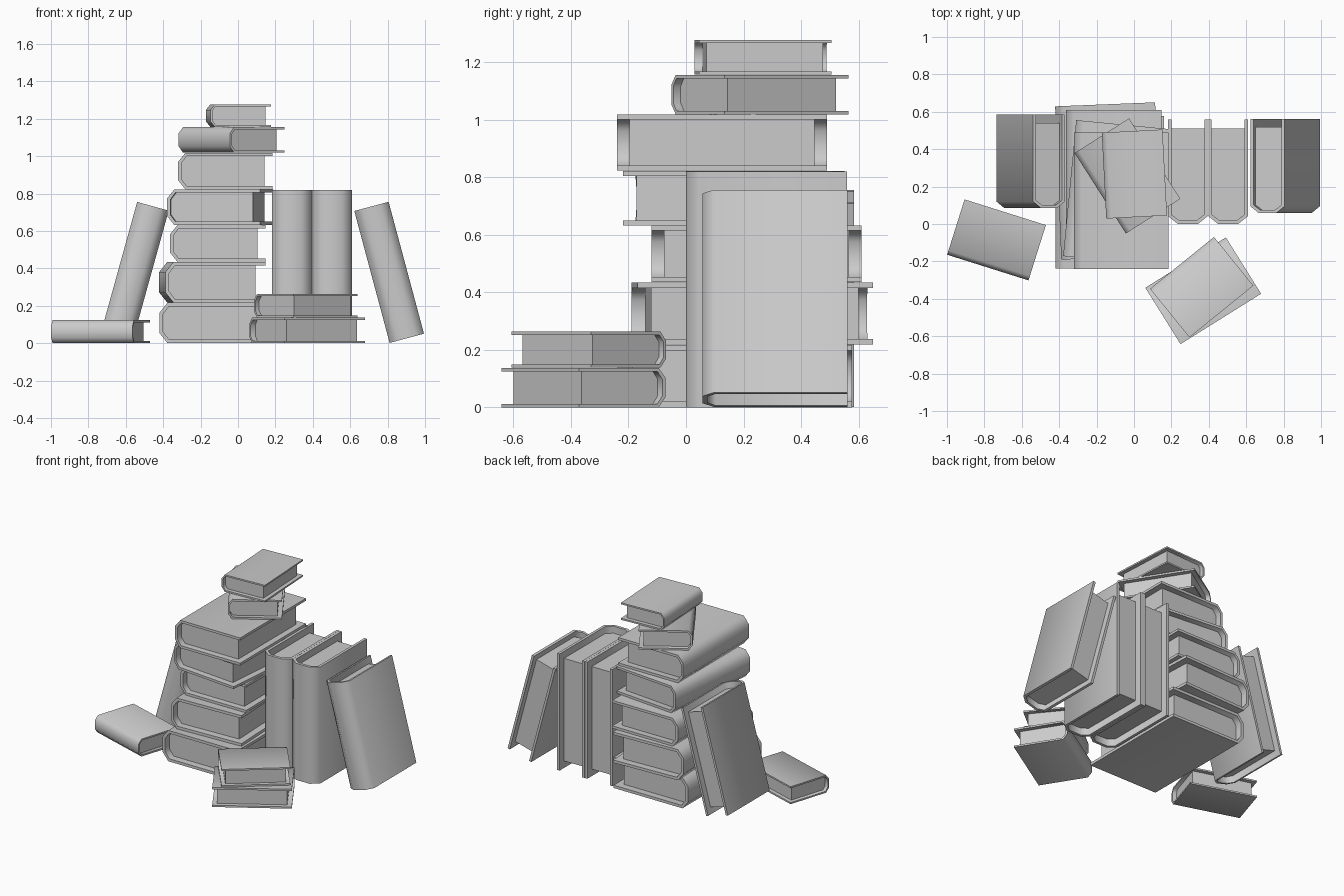
import bpy, bmesh
from math import radians
from mathutils import Matrix, Vector

cube = bpy.data.objects.get("Cube")
if cube:
    bpy.data.objects.remove(cube, do_unlink=True)

grey = bpy.data.materials.new("plain_grey")
grey.use_nodes = True
grey.diffuse_color = (0.6, 0.6, 0.6, 1)
grey.node_tree.nodes["Principled BSDF"].inputs["Base Color"].default_value = (0.6, 0.6, 0.6, 1)


def extrude_profile(name, profile, length, matrix, angle):
    """Sweep an x/z outline along y, centred, and place it."""
    bm = bmesh.new()
    verts = [bm.verts.new((x, -length / 2, z)) for x, z in profile]
    face = bm.faces.new(verts)
    top = bmesh.ops.extrude_face_region(bm, geom=[face])["geom"]
    moved = [v for v in top if isinstance(v, bmesh.types.BMVert)]
    bmesh.ops.translate(bm, verts=moved, vec=(0, length, 0))
    bmesh.ops.recalc_face_normals(bm, faces=bm.faces)
    mesh = bpy.data.meshes.new(name)
    bm.to_mesh(mesh)
    bm.free()
    mesh.materials.append(grey)
    obj = bpy.data.objects.new(name, mesh)
    bpy.context.collection.objects.link(obj)
    obj.matrix_world = matrix
    bpy.ops.object.select_all(action='DESELECT')
    obj.select_set(True)
    bpy.context.view_layer.objects.active = obj
    bpy.ops.object.shade_smooth_by_angle(angle=radians(angle))


def half_outline(width, thick, board, fore):
    """Upper half of the cover line: fore edge, then chamfer, then spine."""
    h = thick / 2
    return [(fore, h - board),
            (-width / 2 + 0.2 * thick + board * 0.4, h - board),
            (-width / 2 + board, h - 0.25 * thick - board * 0.4)]


def mirrored(points):
    return points + [(x, -z) for x, z in reversed(points)]


def book(name, width, length, thick, matrix):
    """Cover with chamfered spine at -x, and a page block set back inside it."""
    board = 0.09 * thick
    inset = 0.06 * length
    h = thick / 2
    outer = [(width / 2, h), (-width / 2 + 0.2 * thick, h), (-width / 2, h - 0.25 * thick)]
    inner = half_outline(width, thick, board, width / 2)
    cover = mirrored(outer) + list(reversed(mirrored(inner)))
    extrude_profile(name + "_cover", cover, length, matrix, 60)
    pages = mirrored(half_outline(width, thick, board, width / 2 - inset))
    extrude_profile(name + "_pages", pages, length - 2 * inset, matrix, 30)


def flat(x, y, z, turn):
    return Matrix.Translation((x, y, z)) @ Matrix.Rotation(radians(turn), 4, 'Z')


# Upright pose: spine to the front, length up
UPRIGHT = Matrix(((0, 0, 1, 0), (1, 0, 0, 0), (0, 1, 0, 0), (0, 0, 0, 1)))


def upright(x, y, z, lean):
    return Matrix.Translation((x, y, z)) @ Matrix.Rotation(radians(lean), 4, 'Y') @ UPRIGHT


# Lying books: name, width, length, bottom, top, x, y, turn
lying = [
    ("stack_book_1", 0.58, 0.815, 0.0, 0.217, -0.13, 0.17, 0),
    ("stack_book_2", 0.535, 0.82, 0.218, 0.434, -0.138, 0.23, 2.3),
    ("stack_book_3", 0.51, 0.73, 0.435, 0.632, -0.108, 0.245, 0),
    ("stack_book_4", 0.5, 0.73, 0.633, 0.822, -0.095, 0.168, -5.5),
    ("stack_book_5", 0.505, 0.73, 0.823, 1.018, -0.068, 0.125, 0),
    ("stack_book_6", 0.345, 0.51, 1.019, 1.156, -0.035, 0.257, 32.5),
    ("stack_book_7", 0.325, 0.46, 1.157, 1.277, 0.002, 0.267, 3),
    ("fallen_book", 0.31, 0.456, 0.0, 0.123, -0.735, -0.085, 72.5),
    ("pile_lower_book", 0.355, 0.508, 0.0, 0.137, 0.37, -0.357, -58),
    ("pile_upper_book", 0.335, 0.44, 0.138, 0.263, 0.362, -0.338, -51),
]
for name, width, length, low, high, x, y, turn in lying:
    book(name, width, length, high - low, flat(x, y, (low + high) / 2, turn))

# Upright and leaning books: name, width, length, thickness, x, y, z, lean
standing = [
    ("standing_book_inner", 0.56, 0.82, 0.214, 0.288, 0.28, 0.41, 0),
    ("standing_book_outer", 0.56, 0.82, 0.214, 0.503, 0.28, 0.41, 0),
    ("leaning_book_left", 0.5, 0.735, 0.175, -0.553, 0.335, 0.378, 15.5),
    ("leaning_book_right", 0.505, 0.73, 0.19, 0.808, 0.31, 0.379, -15),
]
for name, width, length, thick, x, y, z, lean in standing:
    book(name, width, length, thick, upright(x, y, z, lean))
